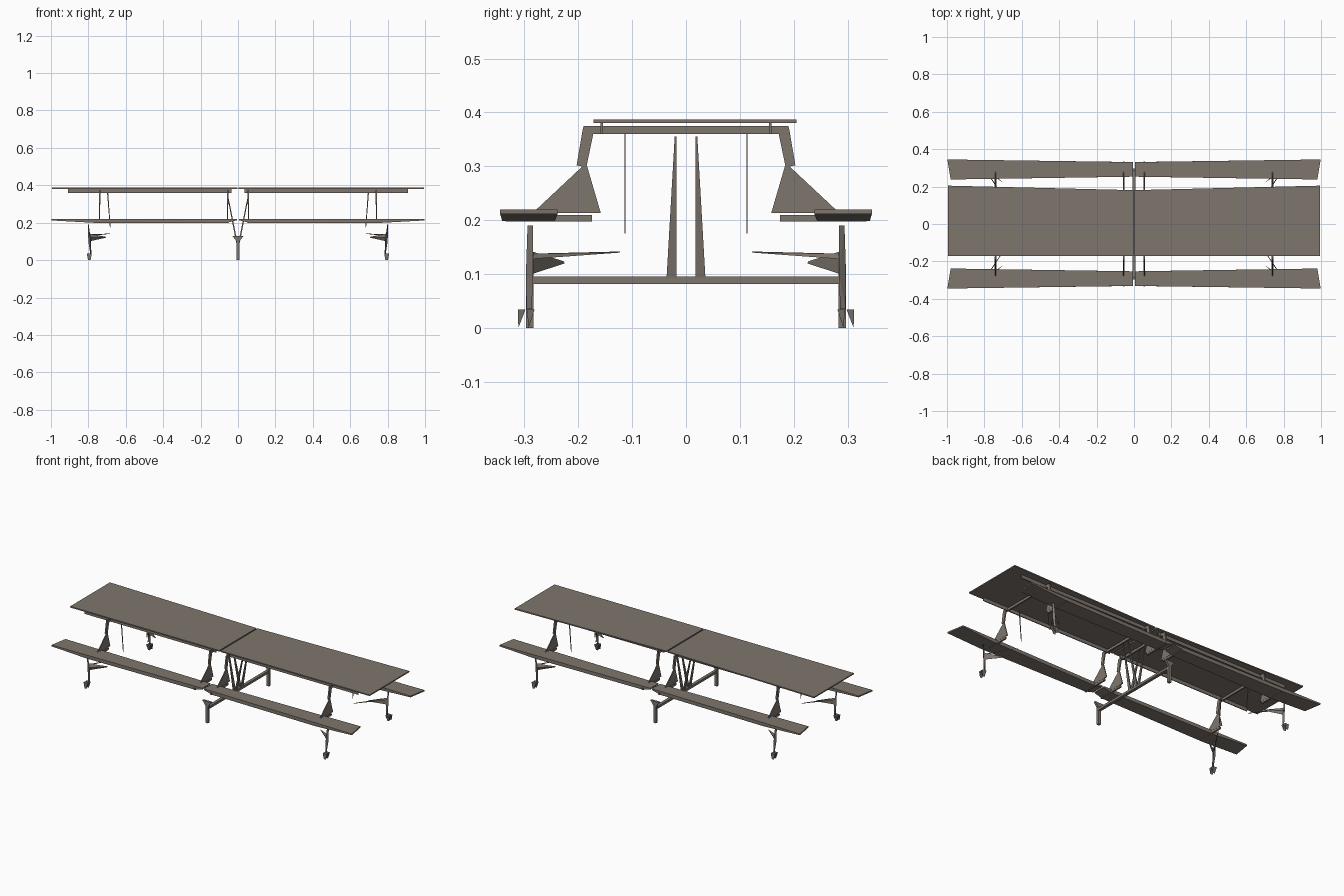
import bpy
import bmesh
from itertools import product

cube = bpy.data.objects.get("Cube")
if cube:
    bpy.data.objects.remove(cube, do_unlink=True)

COLOUR = (0.21, 0.18, 0.155, 1.0)
mat = bpy.data.materials.new("warm grey")
mat.use_nodes = True
mat.diffuse_color = COLOUR
bsdf = next(n for n in mat.node_tree.nodes if n.type == "BSDF_PRINCIPLED")
bsdf.inputs["Base Color"].default_value = COLOUR


def solid(name, points, mirror="XY"):
    """Convex flat-faced part, mirrored about the named axes."""
    bm = bmesh.new()
    for p in points:
        bm.verts.new(p)
    hull = bmesh.ops.convex_hull(bm, input=bm.verts)
    loose = [v for v in hull["geom_interior"] if isinstance(v, bmesh.types.BMVert)]
    bmesh.ops.delete(bm, geom=loose, context="VERTS")
    bmesh.ops.dissolve_limit(bm, angle_limit=0.01, verts=bm.verts, edges=bm.edges)
    bmesh.ops.recalc_face_normals(bm, faces=bm.faces)
    mesh = bpy.data.meshes.new(name)
    bm.to_mesh(mesh)
    bm.free()
    mesh.materials.append(mat)
    obj = bpy.data.objects.new(name, mesh)
    bpy.context.collection.objects.link(obj)
    if mirror:
        mod = obj.modifiers.new("Mirror", "MIRROR")
        mod.use_axis = ("X" in mirror, "Y" in mirror, False)
        mod.use_mirror_merge = False
    return obj


def box(name, xs, ys, zs, mirror="XY"):
    return solid(name, product(xs, ys, zs), mirror)


def plate(name, outline, x, thick, mirror="XY"):
    """Side outline in y and z, given thickness across x."""
    return solid(name, [(x + s * thick / 2, y, z) for y, z in outline for s in (-1, 1)], mirror)


# Table top: one panel, slightly wider at the outer end
solid("table_top", [(x, y, z) for x, y0, y1 in ((0.004, -0.172, 0.181), (0.995, -0.172, 0.205))
                    for y in (y0, y1) for z in (0.38, 0.387)], "X")
box("top_rail", (0.035, 0.91), (0.154, 0.159), (0.36, 0.381))

# Benches: thin ends, thicker middle
STATIONS = ((0.005, 0.253, 0.331, 0.213), (0.06, 0.252, 0.332, 0.199),
            (0.76, 0.243, 0.341, 0.199))
points = [(x, y, z) for x, y0, y1, low in STATIONS for y in (y0, y1) for z in (low, 0.22)]
points += [(0.98, 0.238, z) for z in (0.212, 0.22)] + [(0.998, 0.345, z) for z in (0.212, 0.22)]
solid("bench", points)

# Hangers carrying the benches, inner and outer
for label, x in (("inner", 0.055), ("outer", 0.74)):
    box(label + "_crossbar", (x - 0.004, x + 0.004), (-0.19, 0.19), (0.36, 0.375), "X")
    plate(label + "_hanger", [(0.172, 0.36), (0.174, 0.375), (0.191, 0.372),
                              (0.203, 0.302), (0.185, 0.298)], x, 0.008)
    plate(label + "_gusset", [(0.184, 0.302), (0.192, 0.3), (0.158, 0.213), (0.285, 0.213)], x, 0.005)
    box(label + "_bench_arm", (x - 0.005, x + 0.005), (0.174, 0.335), (0.198, 0.21))

# Centre beam with forked posts
box("centre_beam", (-0.009, 0.009), (-0.285, 0.285), (0.082, 0.096), None)
box("centre_post", (-0.008, 0.008), (0.283, 0.297), (0, 0.11), "Y")
solid("post_fork", [(x, y, z) for x, z in ((-0.03, 0.13), (0.03, 0.13), (-0.008, 0.1), (0.008, 0.1))
                    for y in (0.284, 0.296)], "Y")

# Tapered braces rising to the folding joint
solid("centre_brace", [(x, y, 0.094) for x in (0.002, 0.01) for y in (0.018, 0.036)]
      + [(x, y, 0.355) for x in (0.055, 0.06) for y in (0.018, 0.021)])

# Outer legs with arms and casters
solid("outer_leg", [(0.798, 0.284, 0.19), (0.803, 0.284, 0.19), (0.798, 0.294, 0.19),
                    (0.786, 0.284, 0.1), (0.8, 0.284, 0.1), (0.79, 0.297, 0.1),
                    (0.784, 0.286, 0.035), (0.79, 0.286, 0.035), (0.788, 0.296, 0.035)])
solid("leg_arm", [(0.795, 0.286, 0.1), (0.795, 0.286, 0.142), (0.785, 0.29, 0.12),
                  (0.705, 0.225, 0.12), (0.705, 0.227, 0.124)])
solid("long_arm", [(0.795, 0.286, 0.128), (0.79, 0.286, 0.138), (0.785, 0.28, 0.132),
                   (0.682, 0.122, 0.142), (0.686, 0.122, 0.14)])
solid("stay_rod", [(x, y, z) for x, z in ((0.681, 0.175), (0.685, 0.175), (0.694, 0.36), (0.7, 0.36))
                   for y in (0.112, 0.114)])
for label, y0, y1, foot in (("outer", 0.298, 0.312, 0.311), ("inner", 0.281, 0.295, 0.292)):
    solid(label + "_caster", [(x, y, 0.034) for x in (0.782, 0.808) for y in (y0, y1)]
          + [(x, foot, 0) for x in (0.788, 0.802)])
